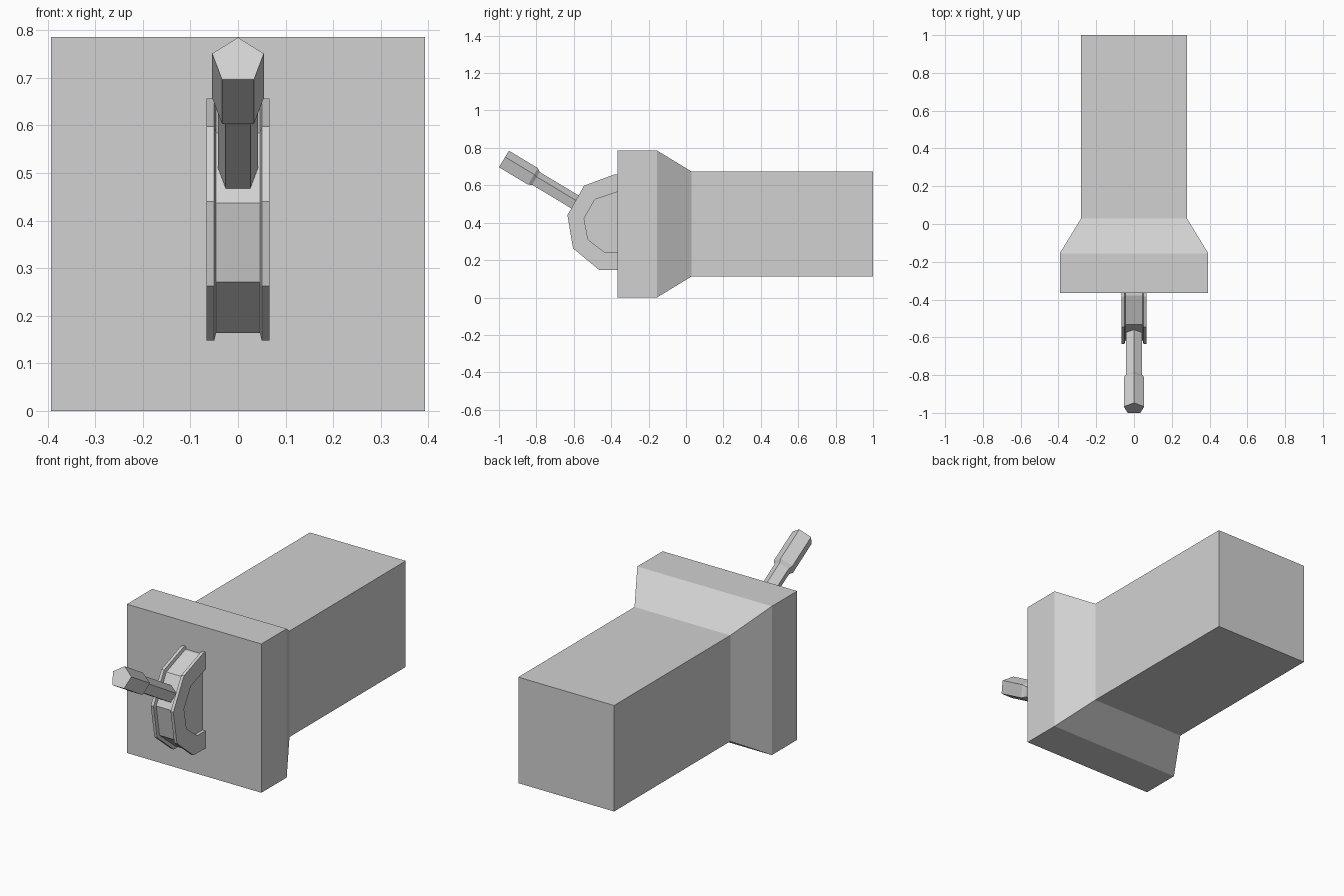
import bpy
import bmesh
import math
from mathutils import Vector

cube = bpy.data.objects.get("Cube")
if cube:
    bpy.data.objects.remove(cube, do_unlink=True)

# One plain grey for everything
grey = bpy.data.materials.new("light grey")
grey.use_nodes = True
grey.diffuse_color = (0.64, 0.64, 0.64, 1)
grey.node_tree.nodes["Principled BSDF"].inputs["Base Color"].default_value = (0.64, 0.64, 0.64, 1)


def loft(name, rings):
    """Skin a list of equal-length point rings and cap both ends."""
    bm = bmesh.new()
    loops = [[bm.verts.new(p) for p in ring] for ring in rings]
    n = len(loops[0])
    for a, b in zip(loops, loops[1:]):
        for i in range(n):
            j = (i + 1) % n
            bm.faces.new((a[i], a[j], b[j], b[i]))
    bm.faces.new(loops[0])
    bm.faces.new(loops[-1])
    bmesh.ops.recalc_face_normals(bm, faces=bm.faces)
    mesh = bpy.data.meshes.new(name)
    bm.to_mesh(mesh)
    bm.free()
    mesh.materials.append(grey)
    obj = bpy.data.objects.new(name, mesh)
    bpy.context.collection.objects.link(obj)
    return obj


def at_x(x, profile):
    return [(x, y, z) for y, z in profile]


# Housing: square front plate tapering to a long square box
MID = 0.393


def square(y, h):
    return [(sx * h, y, MID + sz * h) for sx, sz in ((-1, -1), (1, -1), (1, 1), (-1, 1))]


loft("housing", [square(-0.366, 0.393), square(-0.155, 0.393),
                 square(0.03, 0.28), square(1.0, 0.28)])

# Faceted drum between the cheeks, profiles in (y, z)
BACK = -0.366
drum = [(BACK, 0.641), (-0.379, 0.641), (-0.532, 0.584), (-0.617, 0.437),
        (-0.589, 0.271), (-0.458, 0.164), (BACK, 0.164)]
outer = [(BACK, 0.657), (-0.385, 0.657), (-0.545, 0.598), (-0.634, 0.440),
         (-0.604, 0.263), (-0.465, 0.148), (BACK, 0.148)]
inner = [(BACK, 0.240), (-0.433, 0.240), (-0.524, 0.310),
         (-0.545, 0.422), (-0.487, 0.524), (BACK, 0.565)]
loft("drum", [at_x(-0.049, drum), at_x(0.049, drum)])

# C-shaped cheeks on each side of the drum, bevelled on the inside edge
for side, s in (("left", 1), ("right", -1)):
    loft(side + "_cheek", [at_x(s * 0.046, drum + inner),
                           at_x(s * 0.050, outer + inner),
                           at_x(s * 0.066, outer + inner)])

# Five-sided lever with a thicker grip, tilted up and forward
tip = Vector((0, -0.976, 0.736))
up = Vector((0, 0.515, 0.857)).normalized()
inward = Vector((0, 0.857, -0.515)).normalized()


def pentagon(t, r):
    ring = []
    for i in range(5):
        a = math.tau * i / 5
        ring.append(tip + inward * t + up * (r * math.cos(a)) + Vector((r * math.sin(a), 0, 0)))
    return ring


loft("lever", [pentagon(0, 0.057), pentagon(0.181, 0.057),
               pentagon(0.200, 0.044), pentagon(0.500, 0.044)])
